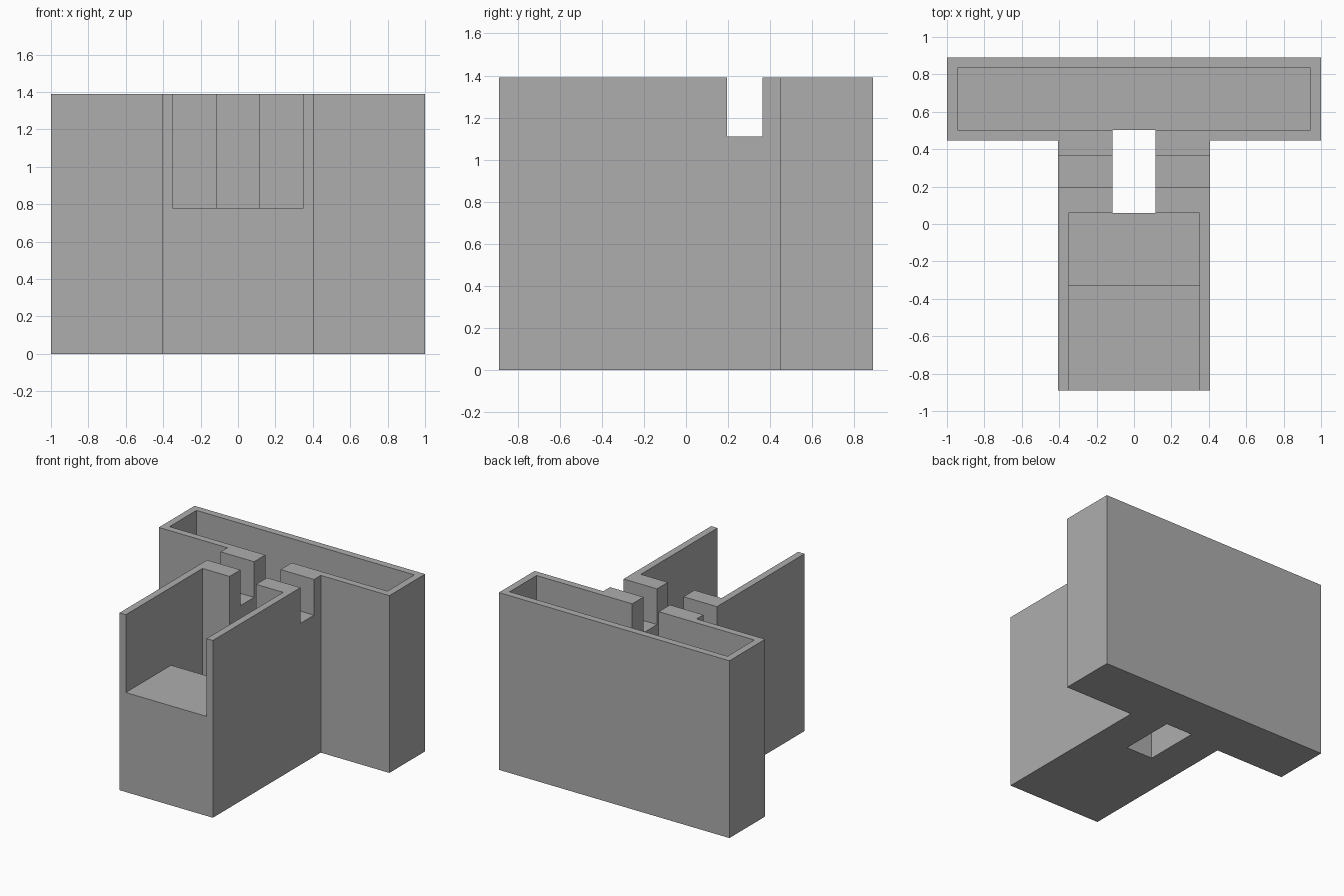
import bpy
import bmesh
from mathutils import Vector

old = bpy.data.objects.get("Cube")
if old:
    bpy.data.objects.remove(old, do_unlink=True)

HEIGHT = 1.39
WALL = 0.055
BAR = 1.0        # half width of the rear bar
STEM = 0.405     # half width of the front stem
SLOT = 0.115     # half width of the through slot
FRONT, JOINT, BACK = -0.89, 0.447, 0.89
OVER = HEIGHT + 0.2

grey = bpy.data.materials.new("plain grey")
grey.use_nodes = True
colour = (0.42, 0.42, 0.42, 1)
grey.diffuse_color = colour
grey.node_tree.nodes["Principled BSDF"].inputs["Base Color"].default_value = colour


def prism(name, outline, z0, z1):
    """Extrude a flat outline from z0 up to z1."""
    bm = bmesh.new()
    face = bm.faces.new([bm.verts.new((x, y, z0)) for x, y in outline])
    up = bmesh.ops.extrude_face_region(bm, geom=[face])
    verts = [v for v in up["geom"] if isinstance(v, bmesh.types.BMVert)]
    bmesh.ops.translate(bm, verts=verts, vec=Vector((0, 0, z1 - z0)))
    bmesh.ops.recalc_face_normals(bm, faces=bm.faces)
    mesh = bpy.data.meshes.new(name)
    bm.to_mesh(mesh)
    bm.free()
    mesh.materials.append(grey)
    obj = bpy.data.objects.new(name, mesh)
    bpy.context.collection.objects.link(obj)
    return obj


def cut(target, name, half_x, y0, y1, z0, z1=OVER):
    """Subtract a box centred on x = 0, then discard the cutter."""
    box = prism(name, [(-half_x, y0), (half_x, y0), (half_x, y1), (-half_x, y1)], z0, z1)
    box.hide_render = True
    mod = target.modifiers.new(name, "BOOLEAN")
    mod.operation = "DIFFERENCE"
    mod.solver = "EXACT"
    mod.object = box
    bpy.context.view_layer.objects.active = target
    bpy.ops.object.modifier_apply(modifier=mod.name)
    bpy.data.objects.remove(box, do_unlink=True)


# T-shaped solid body
right_side = [(STEM, FRONT), (STEM, JOINT), (BAR, JOINT), (BAR, BACK)]
left_side = [(-x, y) for x, y in reversed(right_side)]
body = prism("holder_body", right_side + left_side, 0, HEIGHT)

# Slot running right through the base
cut(body, "through_slot", SLOT, 0.06, JOINT + WALL, -0.2)
# Long trough in the rear bar
cut(body, "rear_trough", BAR - WALL, JOINT + WALL, BACK - WALL, WALL)
# Front bay, open at the front, with a lower well behind its ledge
cut(body, "front_bay", STEM - WALL, FRONT - 0.2, 0.06, 0.78)
cut(body, "bay_well", STEM - WALL, -0.33, 0.06, 0.39)
# Cross notch for a pin
cut(body, "pin_notch", STEM + 0.1, 0.195, 0.363, 1.11)
